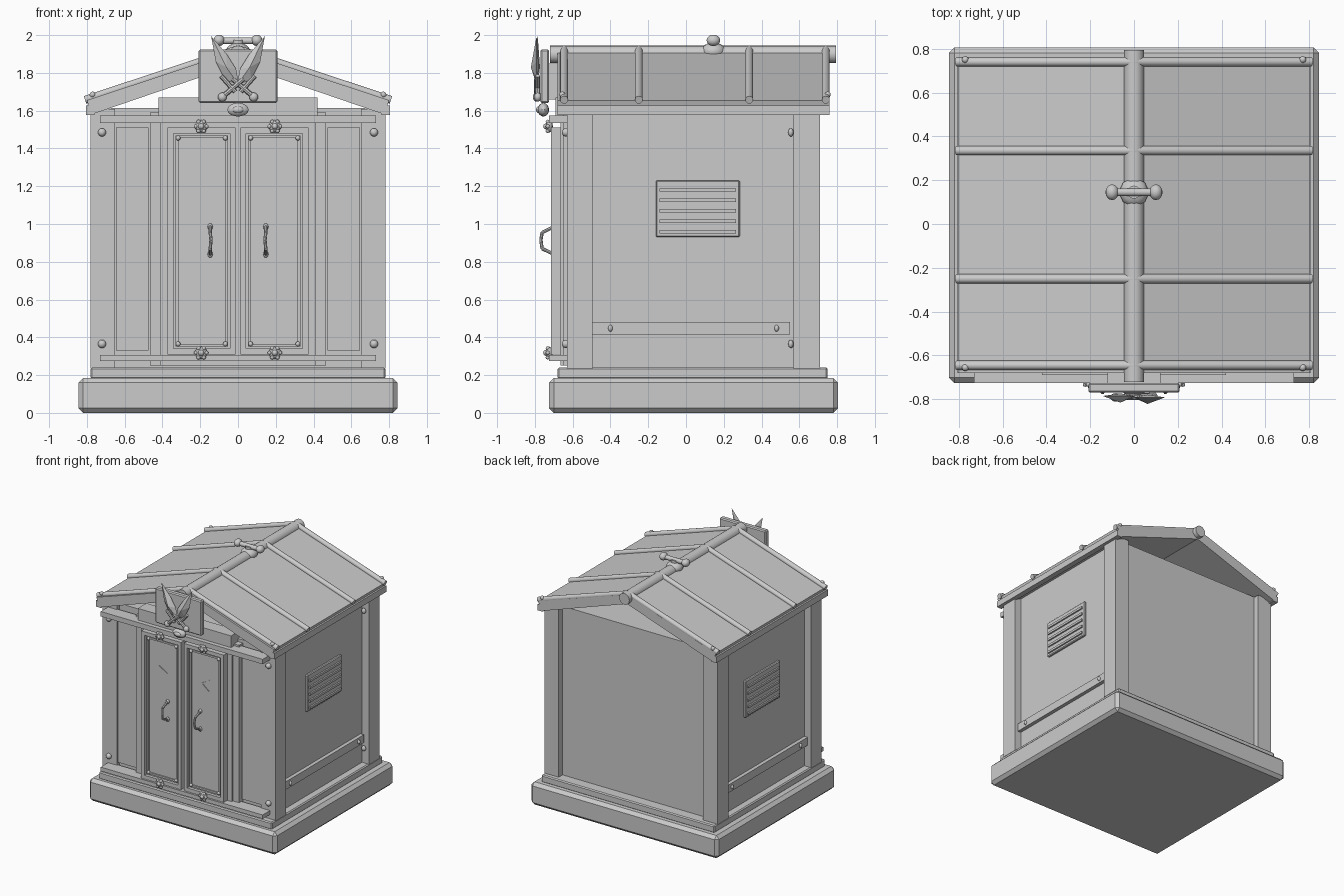
import bpy, bmesh, math
from mathutils import Vector

if "Cube" in bpy.data.objects:
    bpy.data.objects.remove(bpy.data.objects["Cube"])

GREY = bpy.data.materials.new("stone grey")
GREY.diffuse_color = (0.6, 0.6, 0.6, 1)
GREY.use_nodes = True
GREY.node_tree.nodes["Principled BSDF"].inputs["Base Color"].default_value = GREY.diffuse_color


def finish(name, bm, smooth=False):
    bmesh.ops.recalc_face_normals(bm, faces=bm.faces)
    me = bpy.data.meshes.new(name)
    bm.to_mesh(me)
    bm.free()
    me.materials.append(GREY)
    ob = bpy.data.objects.new(name, me)
    bpy.context.collection.objects.link(ob)
    if smooth:
        bpy.ops.object.select_all(action='DESELECT')
        ob.select_set(True)
        bpy.context.view_layer.objects.active = ob
        bpy.ops.object.shade_smooth_by_angle(angle=math.radians(40))
    return ob


def box(name, x, y, z, bevel=0.0):
    """Box from (min, max) pairs, optionally with chamfered edges."""
    bm = bmesh.new()
    bmesh.ops.create_cube(bm, size=1)
    for v in bm.verts:
        v.co = [r[0] if c < 0 else r[1] for c, r in zip(v.co, (x, y, z))]
    if bevel:
        bmesh.ops.bevel(bm, geom=bm.edges[:], offset=bevel, segments=1, affect='EDGES')
    return finish(name, bm)


def side_box(name, s, x, y, z, bevel=0.0):
    return box(name, sorted((s * x[0], s * x[1])), y, z, bevel)


def prism(name, pts, y0, y1):
    """Front outline (x, z) given thickness along y."""
    bm = bmesh.new()
    a = [bm.verts.new((x, y0, z)) for x, z in pts]
    b = [bm.verts.new((x, y1, z)) for x, z in pts]
    bm.faces.new(a)
    bm.faces.new(b[::-1])
    for i in range(len(pts)):
        j = (i + 1) % len(pts)
        bm.faces.new((a[i], a[j], b[j], b[i]))
    return finish(name, bm)


def rod(name, p, q, r, r2=None, sides=12):
    p, q = Vector(p), Vector(q)
    bm = bmesh.new()
    bmesh.ops.create_cone(bm, cap_ends=True, segments=sides, radius1=r,
                          radius2=r if r2 is None else r2, depth=(q - p).length)
    rot = (q - p).to_track_quat('Z', 'Y')
    for v in bm.verts:
        v.co = rot @ v.co + (p + q) / 2
    return finish(name, bm, True)


def ball(name, c, rx, ry=None, rz=None):
    bm = bmesh.new()
    bmesh.ops.create_uvsphere(bm, u_segments=14, v_segments=8, radius=1)
    for v in bm.verts:
        v.co = Vector(c) + Vector((v.co.x * rx, v.co.y * (ry or rx), v.co.z * (rz or rx)))
    return finish(name, bm, True)


def frame(name, x0, x1, z0, z1, w, y):
    for n, xr, zr in (("left", (x0, x0 + w), (z0, z1)), ("right", (x1 - w, x1), (z0, z1)),
                      ("bottom", (x0 + w, x1 - w), (z0, z0 + w)), ("top", (x0 + w, x1 - w), (z1 - w, z1))):
        box(name + "_" + n, xr, y, zr)


# Base, plinth and body
box("base", (-.845, .845), (-.725, .805), (0, .185), .025)
box("plinth", (-.78, .78), (-.68, .75), (.18, .24), .008)
box("body", (-.72, .72), (-.60, .66), (.23, 1.615))

# Centre bay behind the doors, with lintel
box("door_bay", (-.41, .41), (-.665, -.58), (.25, 1.60))
box("lintel", (-.42, .42), (-.69, -.58), (1.575, 1.67))
box("top_rail", (-.73, .73), (-.725, -.62), (1.535, 1.575))
box("bottom_rail", (-.73, .73), (-.725, -.62), (.275, .307))

for s in (-1, 1):
    # Corner posts
    for part, y in (("front", (-.63, -.495)), ("back", (.57, .71))):
        side_box(part + "_post", s, (.65, .78), y, (.235, 1.61))
    # Front side panels and pilasters
    side_box("front_panel", s, (.475, .645), (-.625, -.58), (.33, 1.51))
    side_box("pilaster", s, (.38, .465), (-.65, -.58), (.25, 1.59))

    # Door with raised frames
    x0, x1 = sorted((s * .012, s * .372))
    box("door", (x0, x1), (-.69, -.65), (.31, 1.51))
    frame("door_frame", x0, x1, .31, 1.51, .03, (-.715, -.68))
    frame("door_molding", x0 + .042, x1 - .042, .352, 1.468, .014, (-.70, -.68))
    for x in (x0 + .055, x1 - .055):
        for z in (.365, 1.455):
            ball("door_stud", (x, -.70, z), .013)
    # Rosettes at door top and bottom
    for z in (.318, 1.517):
        ball("rosette", (s * .195, -.725, z), .033, .02)
        ball("rosette_center", (s * .195, -.74, z), .016)
        for a in range(6):
            t = a * math.pi / 3
            ball("rosette_bead", (s * .195 + .028 * math.cos(t), -.732, z + .028 * math.sin(t)), .011)
    # Engraved chevron plate
    prism("chevron", [(s * x, z) for x, z in ((.225, 1.257), (.15, 1.213), (.225, 1.165), (.168, 1.213))],
          -.696, -.689)
    # Curved door handle
    hp = [(s * .147, -.69, .99), (s * .147, -.762, .955), (s * .143, -.768, .915),
          (s * .147, -.762, .87), (s * .147, -.69, .835)]
    for p, q in zip(hp, hp[1:]):
        rod("door_handle", p, q, .009, sides=8)
    for z in (.84, .985):
        ball("handle_mount", (s * .147, -.695, z), .014, .012, .018)

    # Bolts on posts
    for z in (.365, 1.485):
        ball("front_bolt", (s * .72, -.635, z), .022)
        ball("side_bolt", (s * .745, .555, z), .018, .014, .022)

    # Side vent with slats
    side_box("vent_plate", s, (.71, .738), (-.16, .285), (.93, 1.23), .006)
    for i in range(5):
        z = .96 + i * .055
        side_box("vent_slat", s, (.73, .75), (-.14, .265), (z - .009, z + .009))
    # Side rail
    side_box("side_rail", s, (.71, .75), (-.495, .55), (.415, .48))
    for y in (-.40, .48):
        ball("rail_bolt", (s * .752, y, .448), .014, .012, .018)

    # Roof slab and ribs, open gable below
    prism("roof_panel", [(s * x, z) for x, z in ((0, 1.92), (.80, 1.655), (.775, 1.58), (0, 1.845))], -.68, .76)
    side_box("eave_trim", s, (.76, .805), (-.68, .76), (1.578, 1.628))
    for y in (-.645, -.25, .335, .74):
        rod("roof_rib", (0, y, 1.925), (s * .81, y, 1.657), .021)
    for y in (-.655, .75):
        ball("rib_stud", (s * .77, y, 1.685), .016)

# Ridge tube
rod("ridge_cap", (0, -.72, 1.898), (0, .795, 1.898), .046, sides=20)

# Ridge finial
ball("finial_saddle", (0, .145, 1.915), .065, .068, .045)
rod("finial_bar", (-.10, .145, 1.97), (.10, .145, 1.97), .018)
rod("finial_stem", (0, .145, 1.91), (0, .145, 1.975), .03)
for s in (-1, 1):
    ball("finial_knob", (s * .10, .145, 1.972), .03, .036, .03)

# Emblem board
box("emblem_board", (-.208, .208), (-.77, -.725), (1.64, 1.925), .008)
box("emblem_bracket", (-.12, .12), (-.735, -.66), (1.66, 1.85))
ball("emblem_jewel", (0, -.755, 1.605), .058, .03, .036)
ball("jewel_center", (0, -.78, 1.605), .03, .014, .018)

# Crossed swords, blades with a raised centre ridge
for s in (-1, 1):
    y = -.785 - (.006 if s > 0 else 0)
    bm = bmesh.new()
    rim = [bm.verts.new((s * x, y, z)) for x, z in
           ((.142, 1.995), (.118, 1.86), (.07, 1.765), (-.005, 1.735), (.01, 1.82), (.06, 1.90))]
    front = bm.verts.new((s * .062, y - .03, 1.83))
    back = bm.verts.new((s * .062, y + .012, 1.83))
    for i in range(6):
        bm.faces.new((rim[i], rim[(i + 1) % 6], front))
        bm.faces.new((rim[(i + 1) % 6], rim[i], back))
    finish("sword_blade", bm)
    rod("sword_guard", (-s * .015, y, 1.70), (-s * .09, y, 1.785), .012, sides=8)
    rod("sword_grip", (s * .03, y, 1.77), (-s * .08, y, 1.675), .013, sides=8)
    ball("sword_pommel", (-s * .083, y, 1.672), .024, .02, .024)
